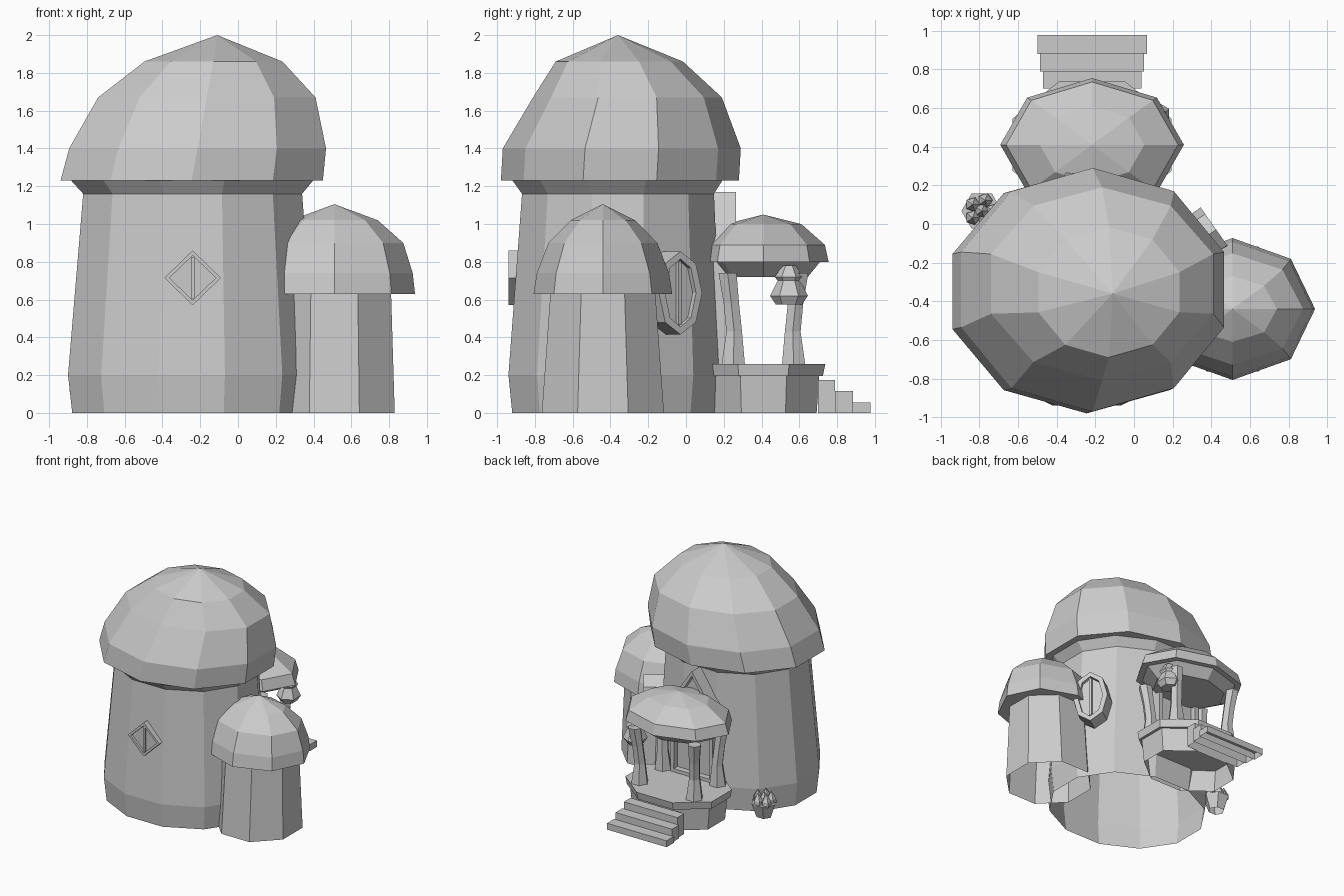
import bpy, bmesh, math
from mathutils import Matrix

cube = bpy.data.objects.get("Cube")
if cube:
    bpy.data.objects.remove(cube, do_unlink=True)

GREY = (0.6, 0.6, 0.6, 1)
stone = bpy.data.materials.new("pale_grey")
stone.use_nodes = True
stone.diffuse_color = GREY
stone.node_tree.nodes["Principled BSDF"].inputs["Base Color"].default_value = GREY


def finish(name, bm, matrix=None):
    if matrix:
        bm.transform(matrix)
    bmesh.ops.recalc_face_normals(bm, faces=bm.faces)
    mesh = bpy.data.meshes.new(name)
    bm.to_mesh(mesh)
    bm.free()
    mesh.materials.append(stone)
    obj = bpy.data.objects.new(name, mesh)
    bpy.context.collection.objects.link(obj)
    return obj


def loft(name, rings, sides, phase=0, cap_start=False, cap_end=False):
    """Join elliptical rings (cx, cy, z, rx, ry); a zero radius makes a tip."""
    bm = bmesh.new()
    loops = []
    for cx, cy, z, rx, ry in rings:
        if rx == 0:
            loops.append([bm.verts.new((cx, cy, z))] * sides)
            continue
        angles = [math.radians(phase) + math.tau * i / sides for i in range(sides)]
        loops.append([bm.verts.new((cx + rx * math.cos(a), cy + ry * math.sin(a), z))
                      for a in angles])
    for low, high in zip(loops, loops[1:]):
        for i in range(sides):
            j = (i + 1) % sides
            corners = list(dict.fromkeys((low[i], low[j], high[j], high[i])))
            bm.faces.new(corners)
    if cap_start:
        bm.faces.new(loops[0])
    if cap_end:
        bm.faces.new(loops[-1])
    return finish(name, bm)


def open_box(name, x0, x1, y0, y1, z0, z1, matrix=None):
    """Box without its underside."""
    bm = bmesh.new()
    bmesh.ops.create_cube(bm, size=1)
    bottom = [f for f in bm.faces if f.normal.z < -0.5]
    bmesh.ops.delete(bm, geom=bottom, context="FACES_ONLY")
    bm.transform(Matrix.Translation(((x0 + x1) / 2, (y0 + y1) / 2, (z0 + z1) / 2))
                 @ Matrix.Diagonal((x1 - x0, y1 - y0, z1 - z0, 1)))
    return finish(name, bm, matrix)


def panel(name, outline, depth, rim, recess, matrix):
    """Framed panel: outline (u, v) extruded along local +y, with an inset face."""
    bm = bmesh.new()
    face = bm.faces.new([bm.verts.new((u, 0, v)) for u, v in outline])
    out = bmesh.ops.extrude_face_region(bm, geom=[face])
    moved = [g for g in out["geom"] if isinstance(g, bmesh.types.BMVert)]
    bmesh.ops.translate(bm, verts=moved, vec=(0, depth, 0))
    front = next(g for g in out["geom"] if isinstance(g, bmesh.types.BMFace))
    bmesh.ops.recalc_face_normals(bm, faces=bm.faces)
    bmesh.ops.inset_region(bm, faces=[front], thickness=rim)
    pane = bmesh.ops.extrude_face_region(bm, geom=[front])
    bmesh.ops.delete(bm, geom=[front], context="FACES_ONLY")
    moved = [g for g in pane["geom"] if isinstance(g, bmesh.types.BMVert)]
    bmesh.ops.translate(bm, verts=moved, vec=(0, -recess, 0))
    return finish(name, bm, matrix)


def window(name, pos, heading, sides, half_w, half_h, depth, rim, recess):
    matrix = Matrix.Translation(pos) @ Matrix.Rotation(math.radians(heading - 90), 4, "Z")
    outline = [(half_w * math.cos(math.tau * i / sides), half_h * math.sin(math.tau * i / sides))
               for i in range(sides)]
    panel(name, outline, depth, rim, recess, matrix)
    reach = half_h - rim * 1.3
    open_box(name + "_bar", -0.01, 0.01, depth - recess, depth - 0.005, -reach, reach, matrix)


# Main tower: open-bottomed wall with a flared neck, and a leaning dome
loft("main_wall", [(-0.245, -0.375, 0, 0.655, 0.564), (-0.245, -0.375, 0.2, 0.678, 0.585),
                   (-0.24, -0.36, 1.16, 0.6, 0.526),
                   (-0.243, -0.363, 1.23, 0.663, 0.575)], 12, 15)
loft("main_dome", [(-0.24, -0.36, 1.23, 0.6, 0.52), (-0.245, -0.35, 1.23, 0.73, 0.63),
                   (-0.214, -0.34, 1.4, 0.715, 0.63), (-0.165, -0.31, 1.67, 0.605, 0.5),
                   (-0.13, -0.353, 1.86, 0.384, 0.337), (-0.11, -0.36, 2, 0, 0)], 10, 18)

# Side tower
loft("side_wall", [(0.51, -0.44, 0, 0.346, 0.35), (0.51, -0.44, 0.64, 0.325, 0.3)], 8, 22.5)
loft("side_dome", [(0.51, -0.44, 0.63, 0.3, 0.27), (0.51, -0.44, 0.63, 0.427, 0.367),
                   (0.51, -0.44, 0.74, 0.415, 0.35), (0.51, -0.44, 0.9, 0.365, 0.288),
                   (0.51, -0.44, 1.02, 0.23, 0.17), (0.51, -0.44, 1.105, 0, 0)], 8)

# Porch: base, floor slab, roof
PX, PY = -0.217, 0.41
loft("porch_base", [(PX, PY, 0, 0.39, 0.305), (PX, PY, 0.2, 0.41, 0.32)], 8, 22.5)
loft("porch_floor", [(PX, PY, 0.195, 0.435, 0.34), (PX, PY, 0.26, 0.445, 0.355)],
     8, 22.5, True, True)
loft("porch_roof", [(PX, PY, 0.72, 0.32, 0.235), (PX, PY, 0.8, 0.42, 0.3),
                    (PX, PY, 0.8, 0.475, 0.345), (PX, PY, 0.89, 0.445, 0.325),
                    (PX, PY, 1.0, 0.27, 0.2), (PX, PY, 1.05, 0, 0)], 8, 0, True)

# Four waisted columns leaning outward
for side in (-1, 1):
    for row in (-1, 1):
        x, y = PX + 0.26 * side, PY + 0.16 * row
        loft(f"porch_column_{'left' if side > 0 else 'right'}_{'back' if row > 0 else 'front'}",
             [(x, y, 0.25, 0.075, 0.072), (x, y - 0.005 * row, 0.43, 0.048, 0.048),
              (x + 0.01 * side, y + 0.01 * row, 0.58, 0.047, 0.047),
              (x + 0.025 * side, y + 0.03 * row, 0.74, 0.055, 0.055)], 6, 0, True, True)

# Hanging lantern
loft("lantern", [(0.1, 0.545, 0.575, 0.065, 0.07), (0.1, 0.545, 0.62, 0.095, 0.1),
                 (0.1, 0.545, 0.7, 0.06, 0.06), (0.1, 0.545, 0.72, 0.075, 0.075),
                 (0.1, 0.545, 0.78, 0.035, 0.035)], 6, 30, True, True)

# Stairs widen toward the ground
for i in range(3):
    half = 0.255 + 0.014 * i
    open_box(f"stair_{i + 1}", PX - half, PX + half, 0.7 + 0.09 * i, 0.79 + 0.094 * i,
             0, 0.175 - 0.06 * i)

# Pointed door behind the porch
panel("door", [(-0.2, 0.26), (0.2, 0.26), (0.2, 0.88), (0, 1.17), (-0.2, 0.88)],
      0.165, 0.04, 0.05, Matrix.Translation((-0.24, 0.1, 0)))

# Windows: a deep round one beside the side tower, a shallow diamond at the front
window("side_window", (0.245, -0.155, 0.635), 35, 8, 0.14, 0.22, 0.22, 0.04, 0.03)
window("front_window", (-0.24, -0.87, 0.715), -90, 4, 0.15, 0.145, 0.07, 0.027, 0.02)

# Planter with pointed sprouts
CX, CY = -0.788, 0.067
loft("planter", [(CX, CY, 0, 0.065, 0.06), (CX, CY, 0.12, 0.105, 0.105)], 6, 0, False, True)
for i in range(6):
    r = 0.058 if i else 0
    x, y = CX + r * math.cos(math.tau * i / 5), CY + r * math.sin(math.tau * i / 5)
    loft(f"sprout_{i + 1}", [(x, y, 0.11, 0.04, 0.04), (x, y, 0.15, 0.038, 0.038),
                             (x, y, 0.215, 0, 0)], 5)
